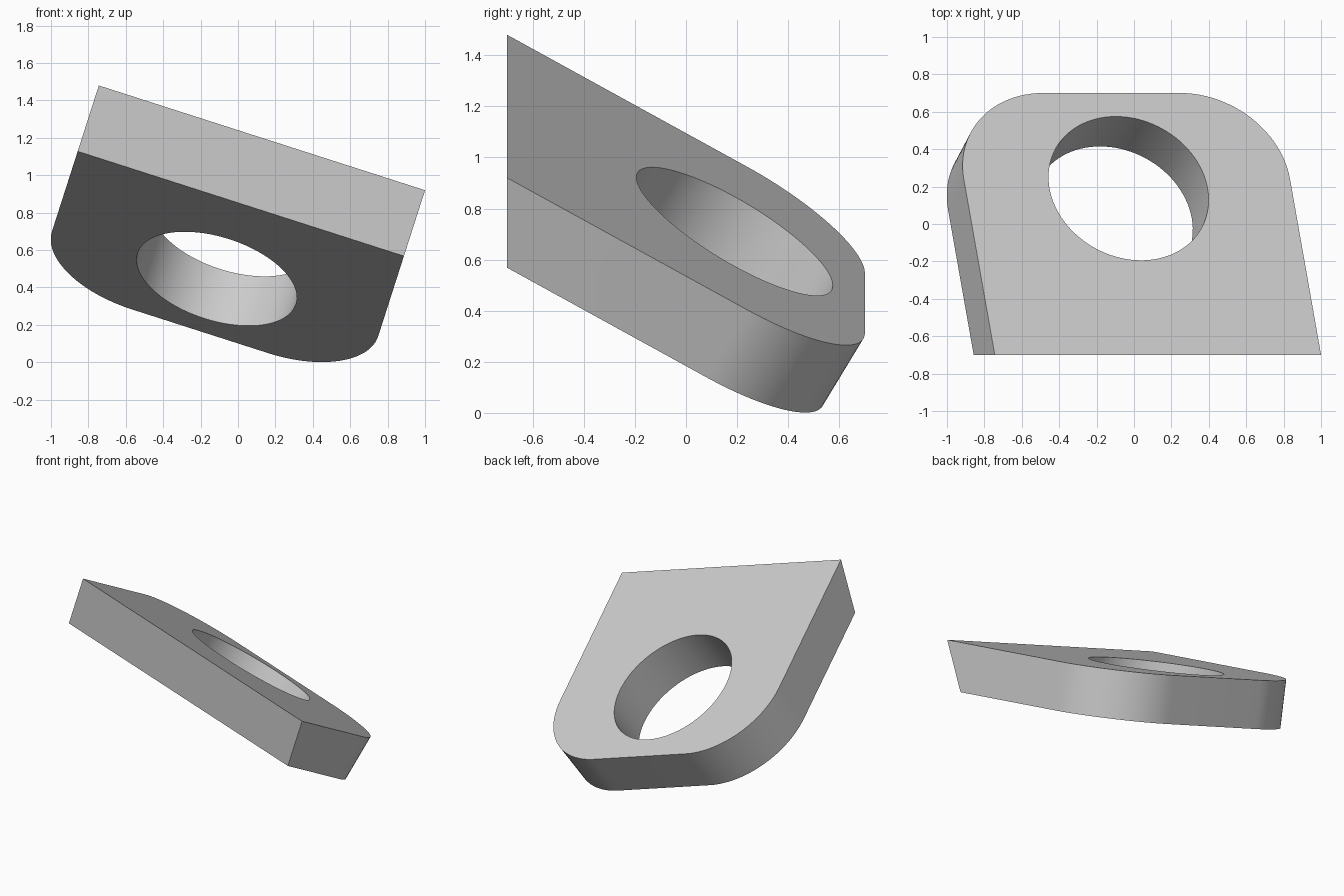
import bpy
import bmesh
from math import radians, sin, cos, tan, pi
from mathutils import Matrix, Vector

cube = bpy.data.objects.get("Cube")
if cube:
    bpy.data.objects.remove(cube, do_unlink=True)

# Plate dimensions, in the plate's own tilted frame
HALF_WIDTH, LENGTH, THICK = 0.916, 1.617, 0.32
CORNER, HOLE, HOLE_Y = 0.532, 0.444, 1.028
PITCH, ROLL = radians(30), radians(17.8)
TILT = (Matrix.Translation((0.128, -0.7, 1.2))
        @ Matrix.Rotation(ROLL, 4, 'Y') @ Matrix.Rotation(-PITCH, 4, 'X'))


def add_object(name, bm):
    bmesh.ops.recalc_face_normals(bm, faces=bm.faces)
    mesh = bpy.data.meshes.new(name)
    bm.to_mesh(mesh)
    bm.free()
    obj = bpy.data.objects.new(name, mesh)
    bpy.context.collection.objects.link(obj)
    return obj


def arc(cx, start, steps=24):
    for i in range(steps + 1):
        a = start + pi / 2 * i / steps
        yield Vector((cx + CORNER * cos(a), LENGTH - CORNER + CORNER * sin(a), 0))


# Outline: square front, two rounded back corners
inner = HALF_WIDTH - CORNER
outline = [Vector((-HALF_WIDTH, 0, 0)), Vector((HALF_WIDTH, 0, 0)),
           *arc(inner, 0), *arc(-inner, pi / 2)]

# Plate body: the front end is cut upright, so its lower edge sits further in
bm = bmesh.new()
top, bottom = [], []
for p in outline:
    low = p - Vector((0, 0, THICK))
    if p.y == 0:
        low.y = THICK * tan(PITCH)
    top.append(bm.verts.new(p))
    bottom.append(bm.verts.new(low))
bm.faces.new(top)
bm.faces.new(bottom[::-1])
for i in range(len(top)):
    j = (i + 1) % len(top)
    bm.faces.new((top[i], bottom[i], bottom[j], top[j]))
bm.transform(TILT)
plate = add_object("lug_plate", bm)

# Round hole through the plate
bm = bmesh.new()
bmesh.ops.create_cone(bm, cap_ends=True, segments=96, radius1=HOLE, radius2=HOLE,
                      depth=1, matrix=TILT @ Matrix.Translation((0, HOLE_Y, -THICK / 2)))
cutter = add_object("hole_cutter", bm)
cutter.hide_render = True

cut = plate.modifiers.new("hole", 'BOOLEAN')
cut.operation = 'DIFFERENCE'
cut.solver = 'EXACT'
cut.object = cutter
for other in bpy.context.selected_objects:
    other.select_set(False)
bpy.context.view_layer.objects.active = plate
plate.select_set(True)
bpy.ops.object.modifier_apply(modifier=cut.name)
bpy.data.objects.remove(cutter, do_unlink=True)

# Plain grey finish
grey = bpy.data.materials.new("plain_grey")
grey.use_nodes = True
grey.diffuse_color = (0.6, 0.6, 0.6, 1)
grey.node_tree.nodes["Principled BSDF"].inputs["Base Color"].default_value = (0.6, 0.6, 0.6, 1)
plate.data.materials.clear()
plate.data.materials.append(grey)
bpy.ops.object.shade_smooth_by_angle(angle=radians(30))
